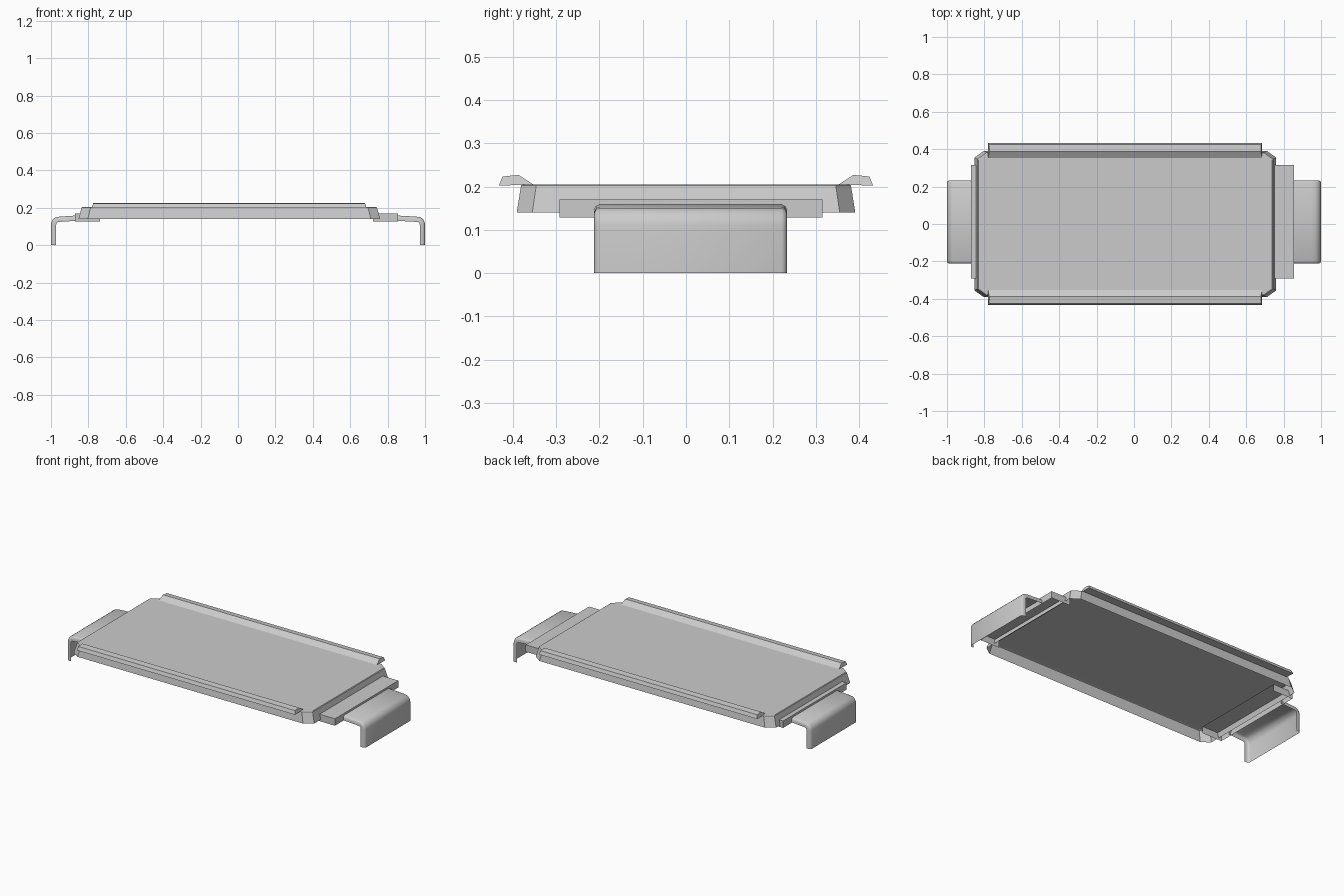
import bpy, bmesh, math
from mathutils import Vector

if "Cube" in bpy.data.objects:
    bpy.data.objects.remove(bpy.data.objects["Cube"])


def make(name, verts, faces, smooth=False):
    bm = bmesh.new()
    vs = [bm.verts.new(v) for v in verts]
    for f in faces:
        bm.faces.new([vs[i] for i in f])
    bmesh.ops.recalc_face_normals(bm, faces=bm.faces)
    me = bpy.data.meshes.new(name)
    bm.to_mesh(me)
    bm.free()
    ob = bpy.data.objects.new(name, me)
    bpy.context.collection.objects.link(ob)
    if smooth:
        bpy.context.view_layer.objects.active = ob
        ob.select_set(True)
        bpy.ops.object.shade_smooth_by_angle(angle=math.radians(40))
        ob.select_set(False)
    return ob


def octagon(x0, x1, y, cx, cy, z):
    return [(x0 + cx, -y, z), (x1 - cx, -y, z), (x1, -y + cy, z), (x1, y - cy, z),
            (x1 - cx, y, z), (x0 + cx, y, z), (x0, y - cy, z), (x0, -y + cy, z)]


# tray: open-bottomed sheet with chamfered corners and flared walls
tray_verts = (octagon(-0.853, 0.76, 0.391, 0.05, 0.036, 0.14)
              + octagon(-0.836, 0.743, 0.381, 0.048, 0.035, 0.202)
              + octagon(-0.832, 0.739, 0.377, 0.048, 0.035, 0.205))
tray_faces = [(r + i, r + (i + 1) % 8, r + 8 + (i + 1) % 8, r + 8 + i)
              for r in (0, 8) for i in range(8)]
make("tray", tray_verts, tray_faces + [tuple(range(16, 24))])

# long side rails: closed prisms with slightly slanted ends
rail = [(0.353, 0.205), (0.387, 0.227), (0.424, 0.223), (0.432, 0.202)]
for name, s in (("back_rail", 1), ("front_rail", -1)):
    verts = []
    for xe, d in ((-0.78, 1), (0.685, -1)):
        verts += [(xe + d * max(0, z - 0.205) * 0.3, s * y, z) for y, z in rail]
    faces = [(i, (i + 1) % 4, 4 + (i + 1) % 4, 4 + i) for i in range(4)]
    make(name, verts, faces + [(0, 1, 2, 3), (4, 5, 6, 7)])

# end brackets: top plate with outer wall and end walls, open underneath
for name, xi, xo in (("right_bracket", 0.723, 0.855), ("left_bracket", -0.738, -0.872)):
    verts = [(x, y, z) for z in (0.128, 0.17)
             for x, y in ((xi, -0.292), (xo, -0.292), (xo, 0.315), (xi, 0.315))]
    make(name, verts, [(4, 5, 6, 7), (0, 1, 5, 4), (1, 2, 6, 5), (2, 3, 7, 6)])

# handles: bent sheet swept along an L path, edges turned in to form lips
section = [(-0.212, 0.028), (-0.212, 0.012), (-0.208, 0.004), (-0.200, 0.0),
           (0.221, 0.0), (0.229, 0.004), (0.233, 0.012), (0.233, 0.028)]
for name, s, xin in (("right_handle", 1, 0.845), ("left_handle", -1, 0.86)):
    path = [Vector((xin, 0.159)), Vector((0.95, 0.153))]
    for k in range(1, 6):
        a = math.radians(86 - 86 * k / 5)
        path.append(Vector((0.957 + 0.043 * math.cos(a), 0.110 + 0.043 * math.sin(a))))
    path.append(Vector((1.0, 0.0)))
    verts, n = [], len(section)
    for i, p in enumerate(path):
        t = (path[min(i + 1, len(path) - 1)] - path[max(i - 1, 0)]).normalized()
        if i == len(path) - 2:
            t = Vector((0, -1))
        inward = Vector((t.y, -t.x))
        for y, off in section:
            q = p + inward * off
            verts.append((s * q.x, y, q.y))
    faces = [(i * n + j, i * n + j + 1, (i + 1) * n + j + 1, (i + 1) * n + j)
             for i in range(len(path) - 1) for j in range(n - 1)]
    make(name, verts, faces, smooth=True)
